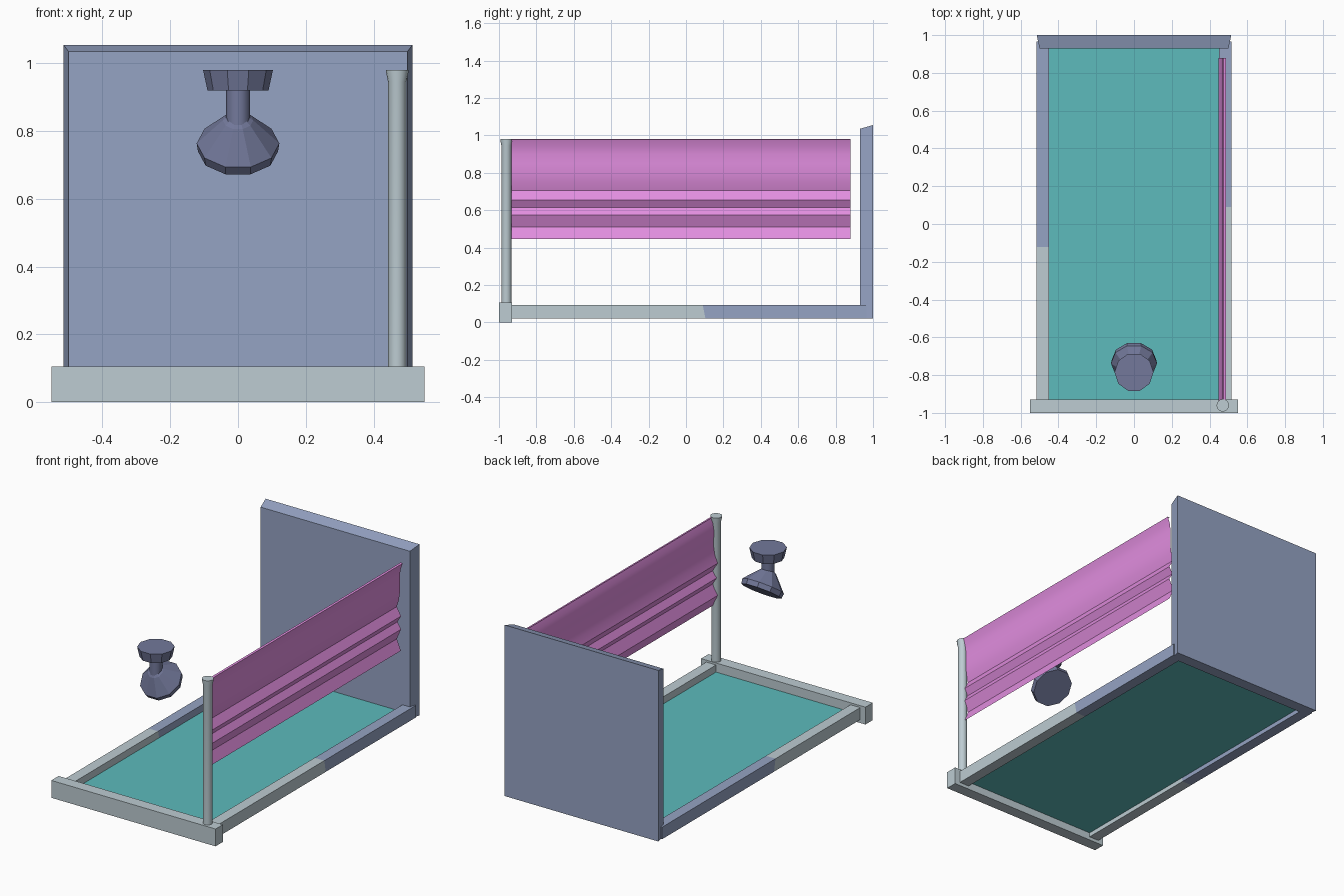
import bpy, bmesh, math
from mathutils import Vector, Matrix

if "Cube" in bpy.data.objects:
    bpy.data.objects.remove(bpy.data.objects["Cube"])


def srgb(r, g, b):
    f = lambda c: c / 12.92 if c <= 0.04045 else ((c + 0.055) / 1.055) ** 2.4
    return (f(r / 255), f(g / 255), f(b / 255), 1)


def material(name, *rgb):
    m = bpy.data.materials.new(name)
    m.diffuse_color = srgb(*rgb)
    m.use_nodes = True
    m.node_tree.nodes["Principled BSDF"].inputs["Base Color"].default_value = m.diffuse_color
    return m


BLUE = material("slate blue", 149, 163, 195)
GREY = material("pale grey", 189, 204, 210)
TEAL = material("teal", 93, 187, 188)
PINK = material("orchid pink", 226, 142, 224)
DARK = material("dark slate", 115, 121, 155)


def finish(name, bm, *mats, smooth=None, normals=True):
    if normals:
        bmesh.ops.recalc_face_normals(bm, faces=bm.faces)
    me = bpy.data.meshes.new(name)
    bm.to_mesh(me)
    bm.free()
    ob = bpy.data.objects.new(name, me)
    bpy.context.collection.objects.link(ob)
    for m in mats:
        me.materials.append(m)
    if smooth:
        bpy.ops.object.select_all(action='DESELECT')
        ob.select_set(True)
        bpy.context.view_layer.objects.active = ob
        bpy.ops.object.shade_smooth_by_angle(angle=math.radians(smooth))
    return ob


def box_bm(lo, hi):
    lo, hi = Vector(lo), Vector(hi)
    bm = bmesh.new()
    bmesh.ops.create_cube(bm, size=1)
    for v in bm.verts:
        v.co = Vector([(lo[i] + hi[i]) / 2 + v.co[i] * (hi[i] - lo[i]) for i in range(3)])
    return bm


def lathe(name, rings, n, mat, matrix, smooth=None):
    """Capped stack of n-sided rings given as (radius, height)."""
    bm = bmesh.new()
    loops = []
    for r, h in rings:
        loops.append([bm.verts.new(matrix @ Vector((r * math.cos(2 * math.pi * k / n),
                      r * math.sin(2 * math.pi * k / n), h))) for k in range(n)])
    for a, b in zip(loops, loops[1:]):
        for k in range(n):
            j = (k + 1) % n
            bm.faces.new((a[k], a[j], b[j], b[k]))
    bm.faces.new(loops[0])
    bm.faces.new(loops[-1])
    return finish(name, bm, mat, smooth=smooth)


# Back wall, slightly wider and taller at its rear face
bm = box_bm((-0.5, 0.93, 0.02), (0.5, 1.0, 1.035))
for v in bm.verts:
    if v.co.y > 0.95:
        v.co.x *= 1.03
        if v.co.z > 0.5:
            v.co.z = 1.055
finish("back_wall", bm, BLUE)

# Side rails, grey at the front and blue at the back
for name, side, split in (("left_rail", -1, -0.12), ("right_rail", 1, 0.09)):
    x0, x1 = sorted((side * 0.45, side * 0.515))
    bm = box_bm((x0, -0.94, 0.02), (x1, 0.965, 0.093))
    bmesh.ops.bisect_plane(bm, geom=bm.verts[:] + bm.edges[:] + bm.faces[:],
                           plane_co=(0, split, 0.09), plane_no=(0, 1, 0.2))
    cut = Vector((0, split, 0.09))
    for f in bm.faces:
        f.material_index = int((f.calc_center_median() - cut).dot(Vector((0, 1, 0.2))) > 0)
    finish(name, bm, GREY, BLUE)

# Front sill and recessed floor
finish("front_sill", box_bm((-0.55, -1.0, 0), (0.55, -0.93, 0.105)), GREY)
finish("tray_floor", box_bm((-0.46, -0.94, 0.046), (0.46, 0.94, 0.05)), TEAL)

# Curtain post with a flared top
lathe("curtain_post", [(0.027, 0.1), (0.027, 0.945), (0.033, 0.975), (0.033, 0.98)], 16, GREY,
      Matrix.Translation((0.47, -0.96, 0)), smooth=40)

# Pleated curtain: profile in x, z swept along y
profile = [(0.474, 0.98), (0.487, 0.978), (0.473, 0.94), (0.467, 0.90), (0.468, 0.85),
           (0.468, 0.80), (0.461, 0.75), (0.447, 0.705), (0.475, 0.655), (0.452, 0.615),
           (0.475, 0.575), (0.447, 0.51), (0.474, 0.445)]
bm = bmesh.new()
rows = [[bm.verts.new((x, y, z)) for y in (-0.94, 0.88)] for x, z in profile]
for a, b in zip(rows, rows[1:]):
    bm.faces.new((a[0], b[0], b[1], a[1]))
finish("curtain", bm, PINK, smooth=30, normals=False)

# Shower head: mount, neck and tilted cone facing down and back
base = Matrix.Translation((0, -0.785, 0))
lathe("shower_mount", [(0.09, 0.92), (0.103, 0.98)], 10, DARK, base)
lathe("shower_neck", [(0.036, 0.81), (0.036, 0.925)], 10, DARK, base, smooth=40)
tilt = Matrix.Translation((0, -0.72, 0.74)) @ Matrix.Rotation(math.radians(37), 4, 'X')
lathe("shower_head", [(0.118, 0), (0.122, 0.03), (0.045, 0.115), (0.03, 0.125)], 10, DARK, tilt)
